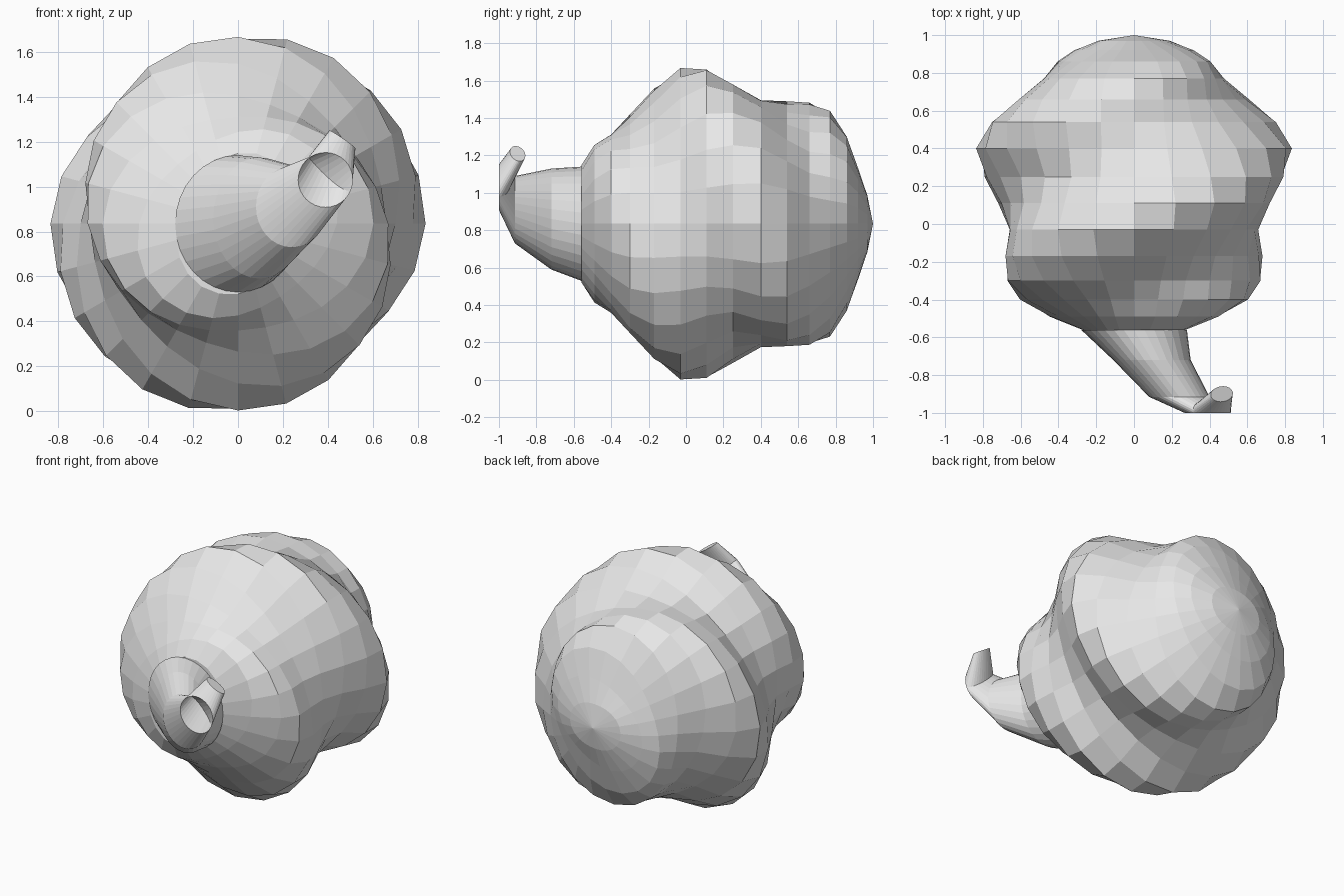
import bpy, bmesh, math
from mathutils import Vector

if "Cube" in bpy.data.objects:
    bpy.data.objects.remove(bpy.data.objects["Cube"])

grey = bpy.data.materials.new("light_grey")
grey.diffuse_color = (0.8, 0.8, 0.8, 1)
grey.use_nodes = True
grey.node_tree.nodes["Principled BSDF"].inputs["Base Color"].default_value = grey.diffuse_color
AXIS_Z = 0.835


def loft(name, rings, cap_start, cap_end, tip=None):
    """Skin a list of point rings, optionally capping the ends or closing on a tip."""
    bm = bmesh.new()
    loops = [[bm.verts.new(p) for p in ring] for ring in rings]
    n = len(loops[0])
    for a, b in zip(loops, loops[1:]):
        for i in range(n):
            j = (i + 1) % n
            bm.faces.new((a[i], a[j], b[j], b[i]))
    if cap_start:
        bm.faces.new(loops[0][::-1])
    if cap_end:
        bm.faces.new(loops[-1])
    if tip:
        t = bm.verts.new(tip)
        for i in range(n):
            bm.faces.new((loops[-1][i], loops[-1][(i + 1) % n], t))
    bmesh.ops.recalc_face_normals(bm, faces=bm.faces)
    mesh = bpy.data.meshes.new(name)
    bm.to_mesh(mesh)
    bm.free()
    mesh.materials.append(grey)
    obj = bpy.data.objects.new(name, mesh)
    bpy.context.collection.objects.link(obj)
    return obj


# Body: rings along y whose two-lobed outline twists 30 degrees per ring
profile = [(-.56, .29), (-.49, .425), (-.40, .54), (-.30, .62), (-.17, .687),
           (-.03, .745), (.11, .763), (.25, .752), (.40, .748), (.54, .695),
           (.66, .615), (.77, .54), (.86, .43), (.92, .30), (.97, .17)]
SIDES = 24
body_rings = []
for k, (y, mean) in enumerate(profile):
    ridge = math.pi - math.radians(30) * (k - 2.2)
    ring = []
    for i in range(SIDES):
        a = 2 * math.pi * i / SIDES
        r = mean * (1 + 0.12 * math.cos(2 * (a - ridge)))
        ring.append((r * math.cos(a), y, AXIS_Z + r * math.sin(a)))
    body_rings.append(ring)
loft("twisted_body", body_rings, True, False, tip=(0, 1, AXIS_Z))


# Stem: upright rings leaning to one side, ending in a folded-up hook
def ellipse(center, u, v, n=32):
    c, u, v = Vector(center), Vector(u), Vector(v)
    return [c + u * math.cos(2 * math.pi * i / n) + v * math.sin(2 * math.pi * i / n)
            for i in range(n)]


stem_sections = [(0, -.56, .835, .28, .305), (.095, -.72, .86, .205, .27),
                 (.24, -.915, .91, .16, .18), (.39, -1.0, 1.03, .122, .122)]
stem_rings = [ellipse((x, y, z), (rx, 0, 0), (0, 0, rz))
              for x, y, z, rx, rz in stem_sections]
# Small hook tip, facing up and back
stem_rings.append(ellipse((.465, -.9, 1.21), (.055, -.01, -.035), (-.02, -.04, .02)))
loft("hooked_stem", stem_rings, False, True)
